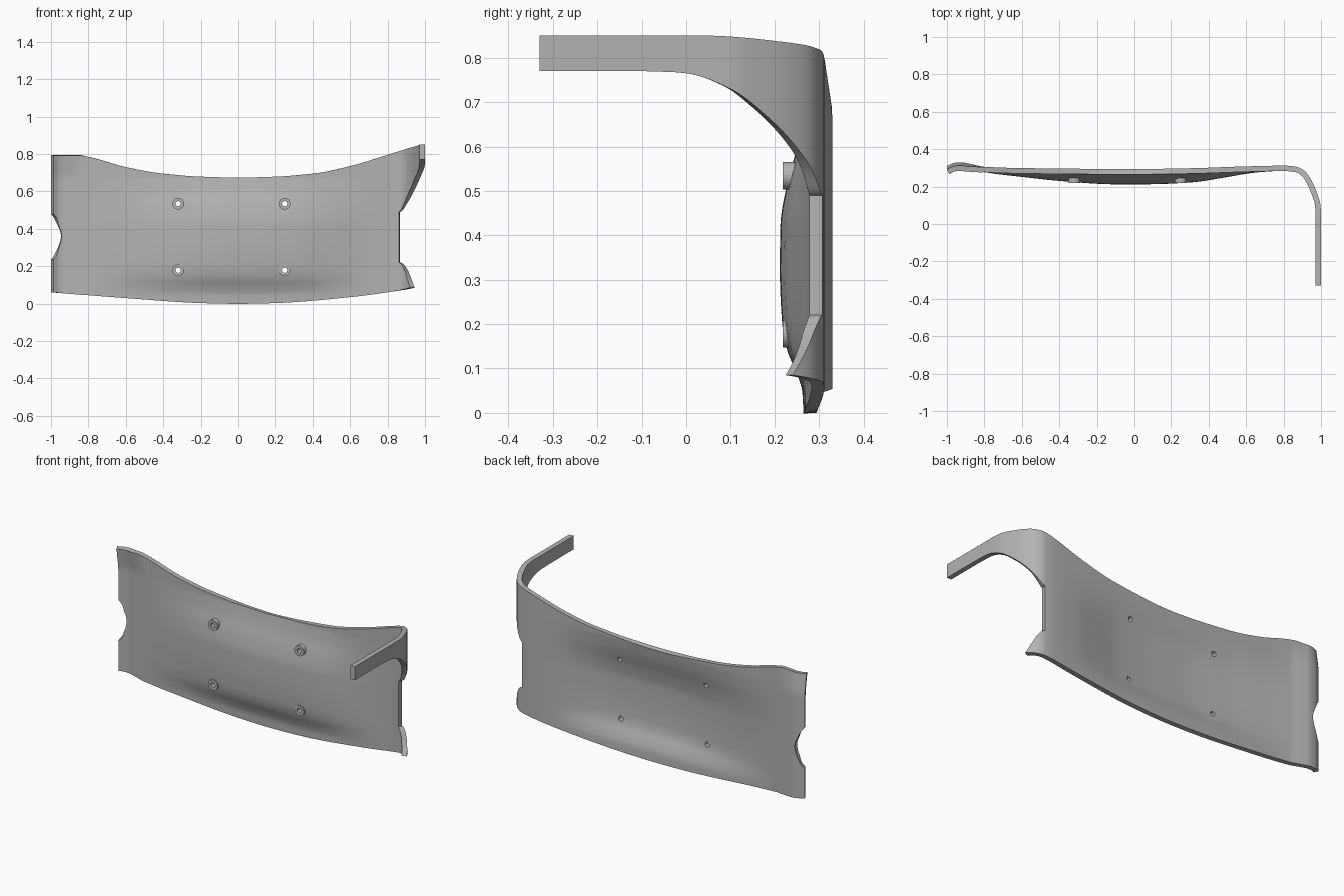
import bpy, bmesh
from math import pi
from mathutils import Matrix

cube = bpy.data.objects.get("Cube")
if cube:
    bpy.data.objects.remove(cube, do_unlink=True)

grey = bpy.data.materials.new("plain_grey")
grey.use_nodes = True
colour = (0.45, 0.45, 0.45, 1)
grey.diffuse_color = colour
grey.node_tree.nodes["Principled BSDF"].inputs["Base Color"].default_value = colour


def smooth(table, s):
    """Monotone cubic interpolation through (s, value) points."""
    n = len(table)
    slope = [(table[i + 1][1] - table[i][1]) / (table[i + 1][0] - table[i][0]) for i in range(n - 1)]

    def tangent(i):
        if i == 0 or i == n - 1:
            return slope[min(i, n - 2)]
        a, b = slope[i - 1], slope[i]
        return 2 * a * b / (a + b) if a * b > 0 else 0

    if s <= table[0][0]:
        return table[0][1]
    if s >= table[-1][0]:
        return table[-1][1]
    i = next(k for k in range(n - 1) if s <= table[k + 1][0])
    h = table[i + 1][0] - table[i][0]
    t = (s - table[i][0]) / h
    return ((1 + 2 * t) * (1 - t) ** 2 * table[i][1] + t * (1 - t) ** 2 * h * tangent(i)
            + t * t * (3 - 2 * t) * table[i + 1][1] + t * t * (t - 1) * h * tangent(i + 1))


def make_object(name, bm):
    mesh = bpy.data.meshes.new(name)
    bm.to_mesh(mesh)
    bm.free()
    mesh.materials.append(grey)
    ob = bpy.data.objects.new(name, mesh)
    bpy.context.collection.objects.link(ob)
    return ob


def activate(ob):
    bpy.ops.object.select_all(action="DESELECT")
    ob.select_set(True)
    bpy.context.view_layer.objects.active = ob


# Key distances along the plate
START, NOTCH, EDGE, FLAP, END = -1, -0.945, 0.865, 0.973, 1.554

# Plan path of the rear surface
path_x = [(-1, -1), (0.8, 0.8), (EDGE, EDGE), (0.916, 0.91), (FLAP, 0.945),
          (1.045, 0.975), (1.124, 0.997), (1.18, 1), (END, 1)]
path_y = [(-1, 0.31), (-0.965, 0.326), (-0.93, 0.33), (-0.88, 0.322), (-0.8, 0.306),
          (-0.6, 0.299), (0, 0.294), (0.3, 0.298), (0.6, 0.308), (0.8, 0.312), (EDGE, 0.307),
          (0.916, 0.285), (FLAP, 0.24), (1.045, 0.175), (1.124, 0.1), (1.224, 0), (END, -0.33)]
# Outline heights: bottom, the two cut-out edges, top
bottom = [(-1, 0.06), (-0.6, 0.03), (-0.2, 0.004), (0, 0), (0.2, 0.004), (0.6, 0.035), (FLAP, 0.085)]
low_edge = [(-1, 0.235), (-0.985, 0.255), (-0.965, 0.295), (-0.95, 0.335), (NOTCH, 0.36),
            (-0.9, 0.3), (-0.7, 0.22), (EDGE, 0.22), (FLAP, 0.085)]
high_edge = [(-1, 0.48), (-0.985, 0.46), (-0.965, 0.42), (-0.95, 0.385), (NOTCH, 0.36),
             (-0.9, 0.42), (-0.7, 0.49), (EDGE, 0.49), (0.916, 0.545), (FLAP, 0.61),
             (1.045, 0.675), (1.124, 0.73), (1.224, 0.765), (1.3, 0.77), (END, 0.77)]
top = [(-1, 0.795), (-0.86, 0.795), (-0.78, 0.78), (-0.6, 0.73), (-0.4, 0.695), (0, 0.668),
       (0.4, 0.695), (0.6, 0.735), (0.8, 0.795), (EDGE, 0.814), (FLAP, 0.833), (1.19, 0.85), (END, 0.85)]
# Forward dish of the middle: depth along the length, share by height
dish_depth = [(-0.8, 0), (-0.6, 0.018), (-0.4, 0.037), (-0.1, 0.053), (0.1, 0.053),
              (0.3, 0.047), (0.5, 0.024), (0.65, 0.005), (0.75, 0)]
dish_share = [(0, 0), (0.05, 0.05), (0.1, 0.32), (0.15, 0.72), (0.2, 0.9), (0.32, 1),
              (0.42, 0.98), (0.5, 0.75), (0.6, 0.25), (0.67, 0)]
curl_fade = [(0.68, 0), (0.8, 0.018)]

# Stations along the plate
stations = [START]
for a, b, count in [(START, NOTCH, 10), (NOTCH, -0.8, 12), (-0.8, 0.8, 64), (0.8, EDGE, 6),
                    (EDGE, FLAP, 12), (FLAP, 1.25, 20), (1.25, END, 4)]:
    stations += [a + (b - a) * (k + 1) / count for k in range(count)]

# Plate sheet in three bands, leaving the end cut-outs open
bm = bmesh.new()


def point(s, z):
    y = smooth(path_y, s) - smooth(dish_depth, s) * smooth(dish_share, z)
    if s < -0.8:
        y -= smooth(curl_fade, z) * min(1, (-0.8 - s) / 0.1)
    return bm.verts.new((smooth(path_x, s), y, z))


bands = [(bottom, low_edge, 14, START, FLAP),
         (low_edge, high_edge, 14, NOTCH, EDGE),
         (high_edge, top, 16, START, END)]
for lower, upper, rows, first, last in bands:
    columns = []
    for s in stations:
        if first - 1e-6 <= s <= last + 1e-6:
            z0, z1 = smooth(lower, s), smooth(upper, s)
            columns.append([point(s, z0 + (z1 - z0) * r / rows) for r in range(rows + 1)])
    for left, right in zip(columns, columns[1:]):
        for r in range(rows):
            bm.faces.new((left[r], left[r + 1], right[r + 1], right[r]))
bmesh.ops.remove_doubles(bm, verts=bm.verts[:], dist=1e-5)
plate = make_object("curved_plate", bm)

# Bolt hole positions, and the cutter for them
holes = [(x, z) for x in (-0.32, 0.25) for z in (0.178, 0.534)]
bm = bmesh.new()
for x, z in holes:
    bmesh.ops.create_cone(bm, cap_ends=True, segments=32, radius1=0.014, radius2=0.014, depth=0.4,
                          matrix=Matrix.Translation((x, 0.25, z)) @ Matrix.Rotation(pi / 2, 4, "X"))
cutter = make_object("hole_cutter", bm)
cutter.hide_render = True

solid = plate.modifiers.new("thickness", "SOLIDIFY")
solid.thickness = 0.029
solid.offset = -1
cut = plate.modifiers.new("holes", "BOOLEAN")
cut.object = cutter
cut.operation = "DIFFERENCE"
cut.solver = "EXACT"
activate(plate)
for name in ("thickness", "holes"):
    bpy.ops.object.modifier_apply(modifier=name)
bpy.data.objects.remove(cutter, do_unlink=True)
bpy.ops.object.shade_smooth_by_angle(angle=0.6)

# Ring bosses on the front around each hole
for number, (x, z) in enumerate(holes, 1):
    bm = bmesh.new()
    profile = [(0.014, 0.219), (0.031, 0.219), (0.031, 0.247), (0.014, 0.247)]
    ring = [bm.verts.new((x + r, y, z)) for r, y in profile]
    edges = [bm.edges.new((ring[i], ring[(i + 1) % 4])) for i in range(4)]
    bmesh.ops.spin(bm, geom=ring + edges, cent=(x, 0, z), axis=(0, 1, 0), angle=2 * pi, steps=32)
    bmesh.ops.remove_doubles(bm, verts=bm.verts[:], dist=1e-5)
    bmesh.ops.recalc_face_normals(bm, faces=bm.faces[:])
    boss = make_object(f"bolt_boss_{number}", bm)
    activate(boss)
    bpy.ops.object.shade_smooth_by_angle(angle=0.6)
